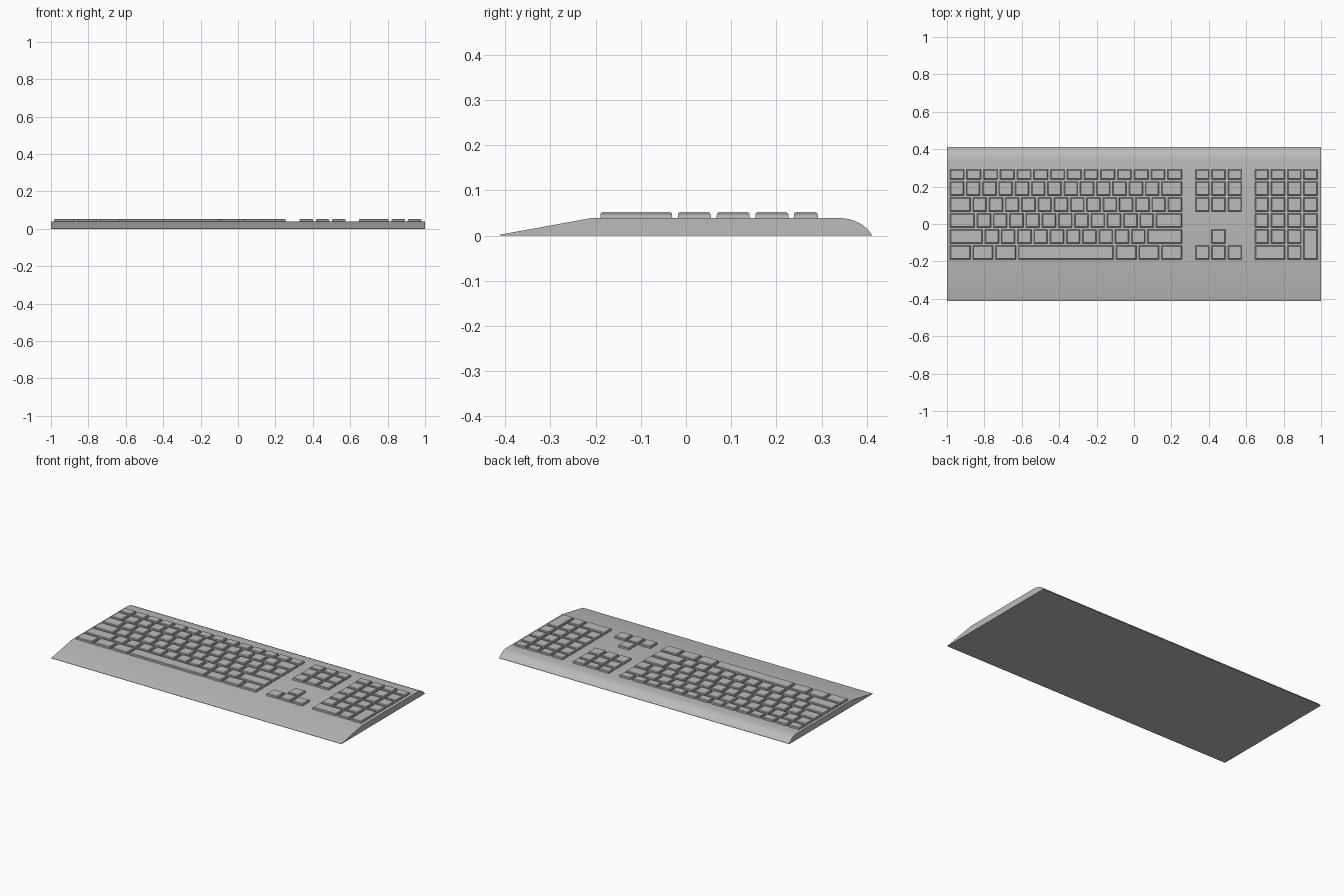
import bpy, bmesh

if "Cube" in bpy.data.objects:
    bpy.data.objects.remove(bpy.data.objects["Cube"])

DECK, TOP = 0.039, 0.052      # height of the deck and of the key tops
U, GAP = 0.0870, 0.013        # key pitch and gap between keys

grey = bpy.data.materials.new("warm_grey")
grey.diffuse_color = (0.5, 0.5, 0.5, 1)
grey.use_nodes = True
grey.node_tree.nodes["Principled BSDF"].inputs["Base Color"].default_value = grey.diffuse_color


def finish(bm, name):
    bmesh.ops.recalc_face_normals(bm, faces=bm.faces)
    mesh = bpy.data.meshes.new(name)
    bm.to_mesh(mesh)
    bm.free()
    mesh.materials.append(grey)
    obj = bpy.data.objects.new(name, mesh)
    bpy.context.collection.objects.link(obj)
    return obj


# Case: side profile (y, z) extruded across the full width
profile = [(-0.411, 0), (-0.411, 0.002), (-0.207, DECK), (0.335, DECK),
           (0.355, 0.0375), (0.372, 0.033), (0.388, 0.025),
           (0.401, 0.0145), (0.411, 0.002), (0.411, 0)]
bm = bmesh.new()
face = bm.faces.new([bm.verts.new((-1, y, z)) for y, z in profile])
ext = bmesh.ops.extrude_face_region(bm, geom=[face])
bmesh.ops.translate(bm, vec=(2, 0, 0),
                    verts=[v for v in ext["geom"] if isinstance(v, bmesh.types.BMVert)])
case = finish(bm, "keyboard_case")
bpy.context.view_layer.objects.active = case
case.select_set(True)
bpy.ops.object.shade_smooth_by_angle(angle=0.5)
case.select_set(False)


def key(bm, x0, x1, y0, y1):
    """Key cap: straight skirt with a narrow chamfer around the top."""
    rings = []
    for inset, z in ((0, DECK - 0.002), (0.001, TOP - 0.004), (0.005, TOP)):
        a, b, c, d = x0 + inset, x1 - inset, y0 + inset, y1 - inset
        rings.append([bm.verts.new((x, y, z)) for x, y in ((a, c), (b, c), (b, d), (a, d))])
    for lo, hi in zip(rings, rings[1:]):
        for i in range(4):
            j = (i + 1) % 4
            bm.faces.new((lo[i], lo[j], hi[j], hi[i]))
    bm.faces.new(rings[-1])
    bm.faces.new(rings[0][::-1])


# Row extents in y, back (function row) to front (space bar row)
rows = [(0.238, 0.292)] + [(0.153 - 0.0857 * i, 0.227 - 0.0857 * i) for i in range(5)]

# Main block: key widths in units, stretched to fill each row
LEFT, RIGHT = -0.984, 0.256
layout = [
    [1] * 14,
    [1] * 13 + [1.4],
    [1.4] + [1] * 13,
    [1.66] + [1] * 11 + [1.74],
    [2.15] + [1] * 10 + [2.25],
    [1.4, 1.4, 1.4, 6, 1.4, 1.4, 1.4],
]
bm = bmesh.new()
for widths, (y0, y1) in zip(layout, rows):
    step = (RIGHT - LEFT + GAP) / sum(widths)
    x = LEFT
    for w in widths:
        key(bm, x, x + w * step - GAP, y0, y1)
        x += w * step
finish(bm, "main_keys")


def grid_key(bm, left, col, row, cols=1, depth=1):
    x = left + col * U
    key(bm, x, x + cols * U - GAP, rows[row + depth - 1][0], rows[row][1])


# Navigation block and arrow keys
NAV = 0.328
bm = bmesh.new()
for row in range(3):
    for col in range(3):
        grid_key(bm, NAV, col, row)
finish(bm, "navigation_keys")
bm = bmesh.new()
for col, row in ((1, 4), (0, 5), (1, 5), (2, 5)):
    grid_key(bm, NAV, col, row)
finish(bm, "arrow_keys")

# Number pad with a wide zero and a tall enter key
PAD = 0.646
bm = bmesh.new()
for row in range(4):
    for col in range(4):
        grid_key(bm, PAD, col, row)
for col in range(3):
    grid_key(bm, PAD, col, 4)
grid_key(bm, PAD, 0, 5, cols=2)
grid_key(bm, PAD, 2, 5)
grid_key(bm, PAD, 3, 4, depth=2)
finish(bm, "number_pad_keys")
